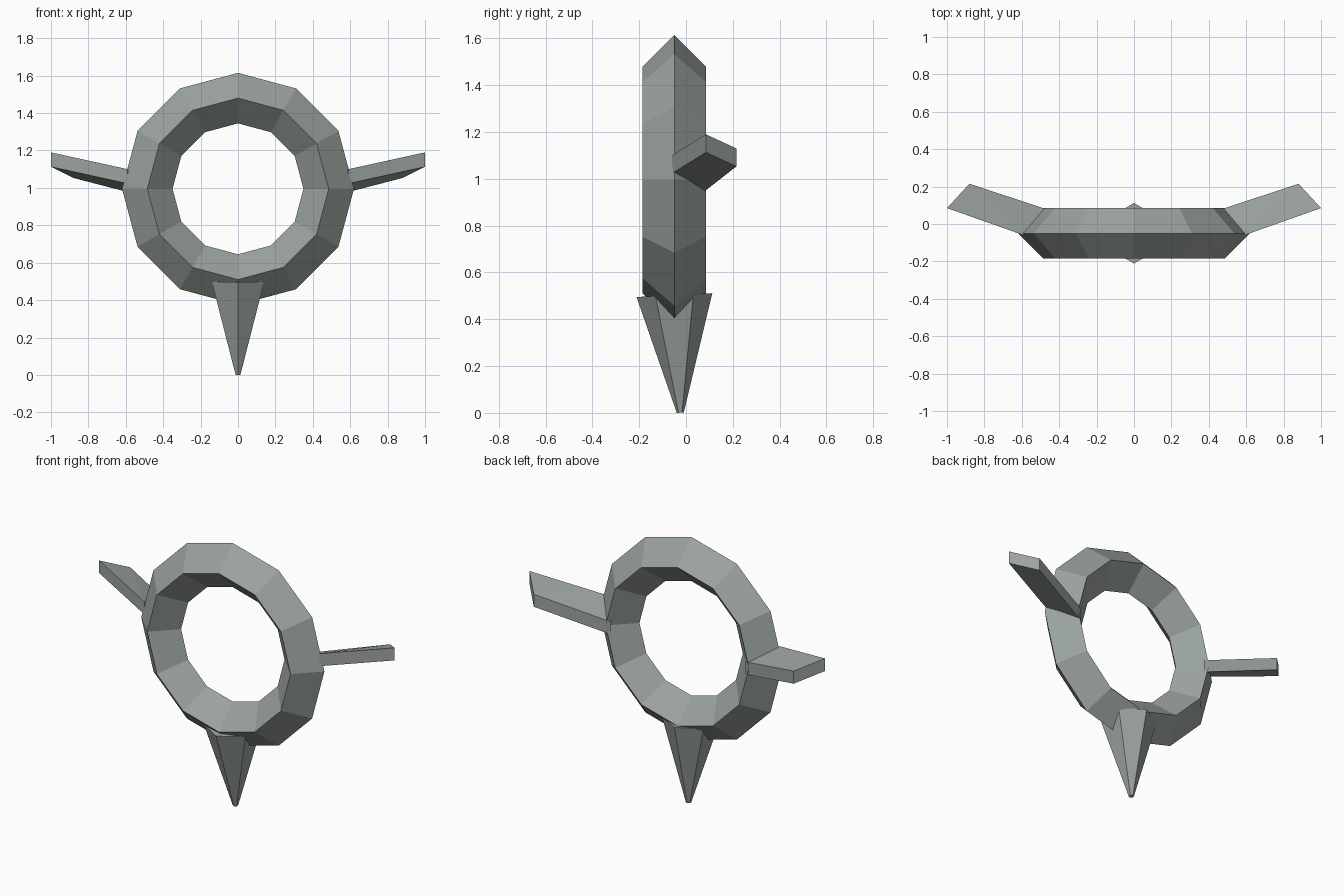
import bpy
import bmesh
from math import radians

cube = bpy.data.objects.get("Cube")
if cube:
    bpy.data.objects.remove(cube)

# Single grey-green colour
COLOUR = (0.33, 0.37, 0.345, 1)
stone = bpy.data.materials.new("grey_green")
stone.use_nodes = True
stone.diffuse_color = COLOUR
shader = next(n for n in stone.node_tree.nodes if n.type == "BSDF_PRINCIPLED")
shader.inputs["Base Color"].default_value = COLOUR


def finish(obj, name):
    obj.name = name
    obj.data.materials.clear()
    obj.data.materials.append(stone)


# Faceted ring with a diamond cross-section
bpy.ops.mesh.primitive_torus_add(
    major_segments=12, minor_segments=4, major_radius=0.485, minor_radius=0.135,
    location=(0, -0.05, 0.995), rotation=(radians(90), 0, 0))
finish(bpy.context.object, "ring")

# Six-sided spike below the ring, leaning slightly
bpy.ops.mesh.primitive_cone_add(
    vertices=6, radius1=0.015, radius2=0.162, depth=0.503,
    location=(0, -0.037, 0.252), rotation=(0.05, 0, 0))
finish(bpy.context.object, "spike")

# Swept-back side fins: top outline from root front, around the tip, to root back
FIN_TOP = [(0.59, -0.06, 1.10), (1.0, 0.085, 1.19),
           (0.88, 0.215, 1.13), (0.455, 0.075, 1.02)]
FIN_THICKNESS = 0.077


def fin(name, side):
    bm = bmesh.new()
    top = [bm.verts.new((side * x, y, z)) for x, y, z in FIN_TOP]
    low = [bm.verts.new((side * x, y, z - FIN_THICKNESS)) for x, y, z in FIN_TOP]
    # Top and bottom are creased along the diagonal
    for a, b, c, d in (top, low):
        bm.faces.new((a, b, c))
        bm.faces.new((a, c, d))
    for i in range(4):
        j = (i + 1) % 4
        bm.faces.new((top[i], low[i], low[j], top[j]))
    bmesh.ops.recalc_face_normals(bm, faces=bm.faces)
    mesh = bpy.data.meshes.new(name)
    bm.to_mesh(mesh)
    bm.free()
    obj = bpy.data.objects.new(name, mesh)
    bpy.context.collection.objects.link(obj)
    finish(obj, name)


fin("left_fin", 1)
fin("right_fin", -1)
